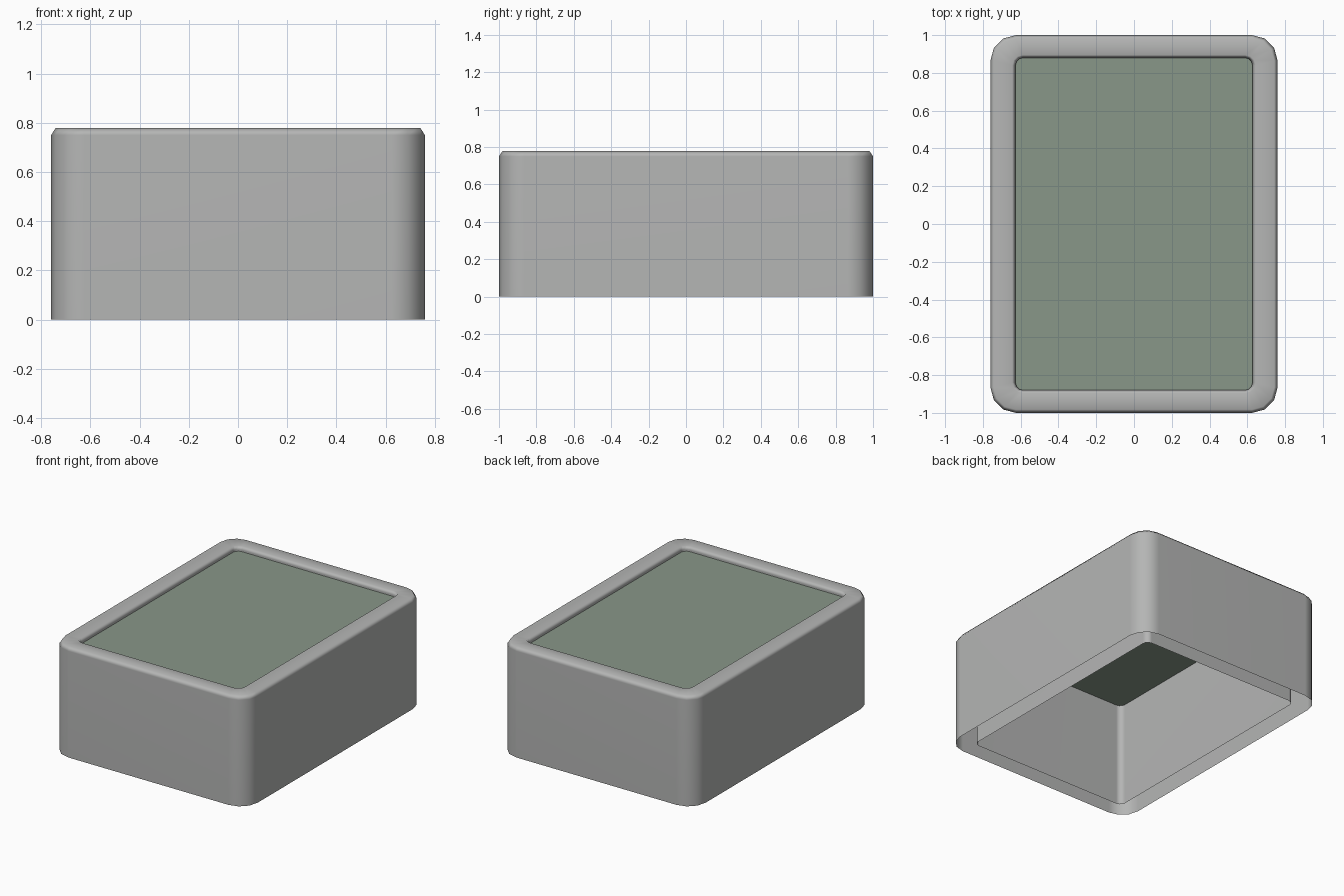
import bpy, bmesh
from math import sin, cos, pi, radians

if "Cube" in bpy.data.objects:
    bpy.data.objects.remove(bpy.data.objects["Cube"])

SEGS = 3  # facets per rounded corner


def rounded_loop(bm, hx, hy, r, z):
    """Ring of vertices for a rounded rectangle with half sizes hx, hy."""
    verts = []
    for i, (sx, sy) in enumerate(((1, 1), (-1, 1), (-1, -1), (1, -1))):
        for k in range(SEGS + 1):
            a = (i + k / SEGS) * pi / 2
            verts.append(bm.verts.new((sx * (hx - r) + r * cos(a),
                                       sy * (hy - r) + r * sin(a), z)))
    return verts


def finish(name, bm, color, smooth=True):
    me = bpy.data.meshes.new(name)
    bm.to_mesh(me)
    bm.free()
    ob = bpy.data.objects.new(name, me)
    bpy.context.collection.objects.link(ob)
    mat = bpy.data.materials.new(name + "_colour")
    mat.diffuse_color = color
    mat.use_nodes = True
    mat.node_tree.nodes["Principled BSDF"].inputs["Base Color"].default_value = mat.diffuse_color
    me.materials.append(mat)
    if smooth:
        bpy.ops.object.select_all(action='DESELECT')
        ob.select_set(True)
        bpy.context.view_layer.objects.active = ob
        bpy.ops.object.shade_smooth_by_angle(angle=radians(60))
        # large faces keep flat, even shading
        wn = ob.modifiers.new("weighted_normals", 'WEIGHTED_NORMAL')
        wn.keep_sharp = True
    return ob


# Box shell: outer wall, bevelled rim and inner wall, open underneath
profile = [  # half x, half y, corner radius, z
    (0.76, 1.00, 0.135, 0.0),
    (0.76, 1.00, 0.135, 0.75),
    (0.742, 0.982, 0.117, 0.778),
    (0.645, 0.895, 0.055, 0.778),
    (0.627, 0.88, 0.04, 0.755),
    (0.627, 0.88, 0.04, 0.0),
]
bm = bmesh.new()
loops = [rounded_loop(bm, *p) for p in profile]
for lo, hi in zip(loops, loops[1:]):
    n = len(lo)
    for i in range(n):
        j = (i + 1) % n
        bm.faces.new((lo[i], lo[j], hi[j], hi[i]))
finish("box_shell", bm, (0.46, 0.465, 0.46, 1))

# Recessed top panel
bm = bmesh.new()
bm.faces.new(rounded_loop(bm, 0.627, 0.88, 0.04, 0.745))
finish("top_panel", bm, (0.25, 0.31, 0.25, 1), smooth=False)
